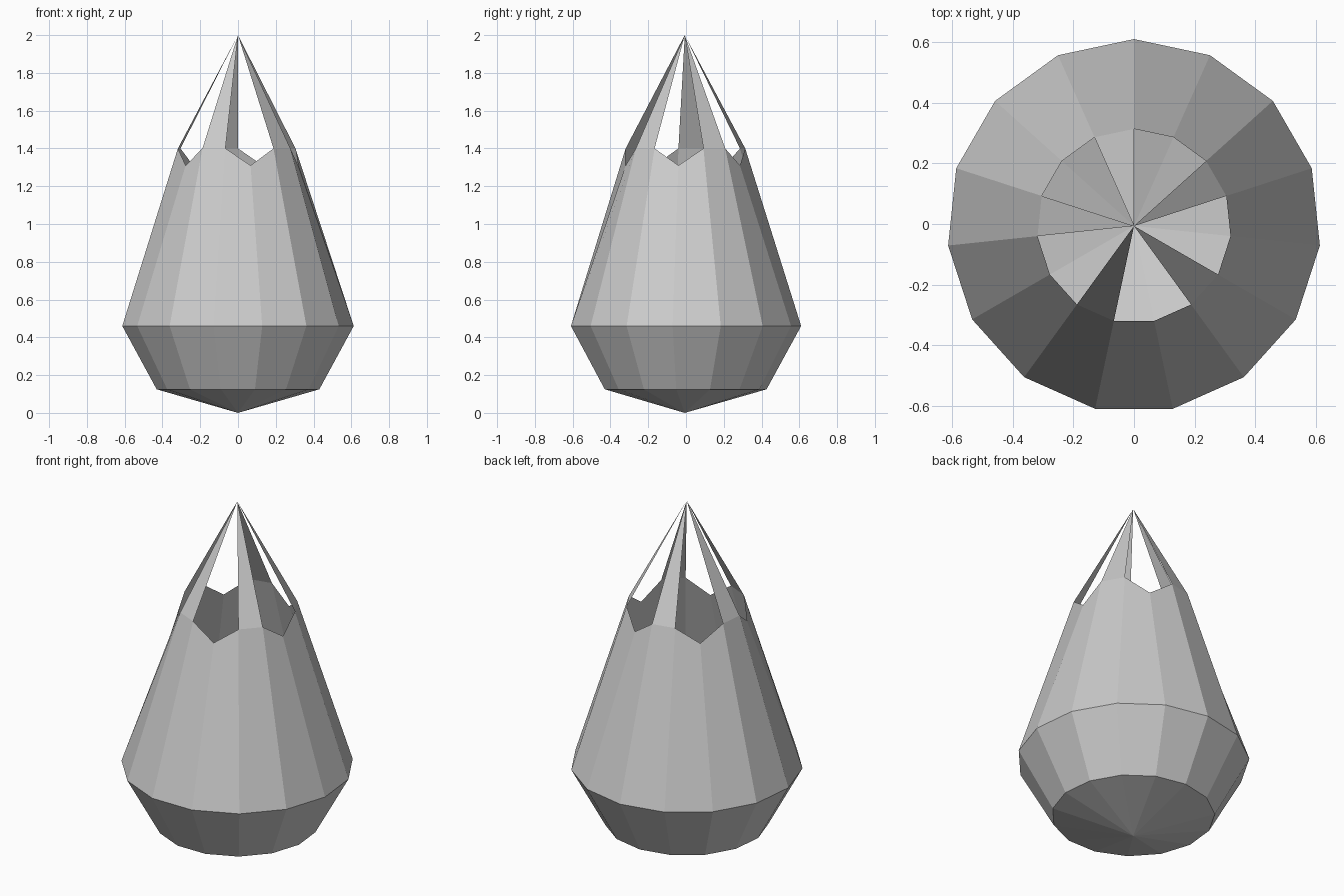
import bpy, bmesh
from math import cos, sin, radians

if "Cube" in bpy.data.objects:
    bpy.data.objects.remove(bpy.data.objects["Cube"])

SIDES = 15
Y_SHIFT = -0.0065   # centres the odd-sided outline on y = 0

bm = bmesh.new()


def point(radius, k, z):
    a = radians(90 + k * 360 / SIDES)
    return bm.verts.new((radius * cos(a), radius * sin(a) + Y_SHIFT, z))


# Rings: base, widest belt, and crown rim with every third corner notched down
base = [point(0.433, k, 0.125) for k in range(SIDES)]
belt = [point(0.616, k, 0.46) for k in range(SIDES)]
rim = [point(0.32, k, 1.31 if k % 3 == 2 else 1.4) for k in range(SIDES)]
bottom = bm.verts.new((0, Y_SHIFT, 0))
tip = bm.verts.new((0, Y_SHIFT, 2))

for k in range(SIDES):
    n = (k + 1) % SIDES
    bm.faces.new((bottom, base[n], base[k]))
    bm.faces.new((base[k], base[n], belt[n], belt[k]))
    bm.faces.new((belt[k], belt[n], rim[n], rim[k]))
    # One solid blade, then a two-sided opening, five times around
    if k % 3 == 0:
        bm.faces.new((rim[k], rim[n], tip))

mesh = bpy.data.meshes.new("pointed_shell")
bm.to_mesh(mesh)
bm.free()
shell = bpy.data.objects.new("pointed_shell", mesh)
bpy.context.collection.objects.link(shell)
